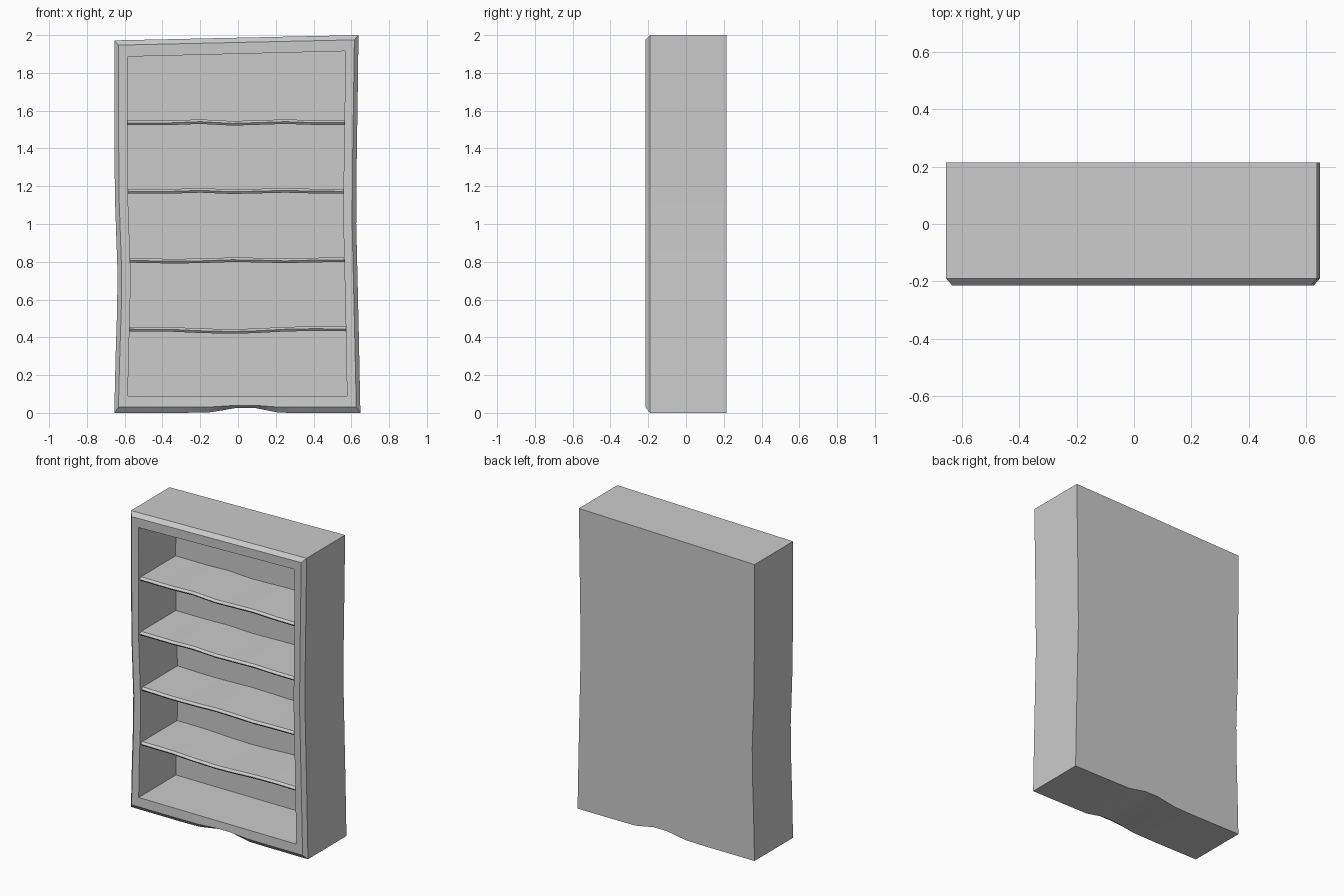
import bpy, bmesh

if "Cube" in bpy.data.objects:
    bpy.data.objects.remove(bpy.data.objects["Cube"])


def make_object(name, bm):
    bmesh.ops.recalc_face_normals(bm, faces=bm.faces)
    mesh = bpy.data.meshes.new(name)
    bm.to_mesh(mesh)
    bm.free()
    ob = bpy.data.objects.new(name, mesh)
    bpy.context.collection.objects.link(ob)
    bpy.ops.object.select_all(action='DESELECT')
    ob.select_set(True)
    bpy.context.view_layer.objects.active = ob
    bpy.ops.object.shade_smooth_by_angle(angle=0.5)
    return ob


def loft(name, loops):
    """Skin a list of closed 3D loops of equal length and cap both ends."""
    bm = bmesh.new()
    rings = [[bm.verts.new(p) for p in loop] for loop in loops]
    for a, b in zip(rings, rings[1:]):
        for i in range(len(a)):
            j = (i + 1) % len(a)
            bm.faces.new((a[i], a[j], b[j], b[i]))
    bm.faces.new(rings[0])
    bm.faces.new(rings[-1])
    return make_object(name, bm)


# Crooked outer outline (x, z), counter-clockwise from bottom left
bottom = [(-.655, 0), (-.3, 0), (-.15, .003), (-.08, .014), (-.01, .026), (.09, .026),
          (.15, .014), (.22, .001), (.35, 0)]
right = [(.648, 0), (.64, .4), (.632, .75), (.626, 1.0), (.628, 1.3), (.634, 1.7)]
top_left = [(.638, 2.0), (-.655, 1.972)]
left = [(-.654, 1.5), (-.652, 1.15), (-.645, .95), (-.638, .75), (-.64, .55), (-.648, .3)]
outer = bottom + right + top_left + left

# Front face outline, pulled in by the chamfer
front = []
for x, z in outer:
    fx = x - (.022 if x > 0 else -.022) if abs(x) > .6 else x
    fz = z + .03 - .6 * z if z < .05 else (z - .025 if z > 1.9 else z)
    front.append((fx, fz))

# Opening outline with matching points
opening = [(x * .89, .09) for x, z in bottom]
opening += [(.577, .09)] + [(x - .068, z) for x, z in right[1:]]
opening += [(.566, 1.915), (-.583, 1.886)]
opening += [(x + .069, z) for x, z in left]

# Case: back, sides, chamfered frame and hollow interior
layers = [(outer, .215), (outer, -.19), (front, -.215), (opening, -.212), (opening, .18)]
loft("bookcase_case", [[(x, y, z) for x, z in ring] for ring, y in layers])

# Wavy shelves: one side profile (y, z) swept across the width
profile = [(.19, 0), (-.185, 0), (-.2, -.012), (-.19, -.024), (.19, -.024)]
xs = [-.6, -.35, -.2, -.03, .1, .25, .4, .585]
shelves = [
    (.455, [0, -.001, -.008, -.012, -.008, 0, .003, .001]),
    (.820, [0, -.005, -.003, .003, .001, -.003, .001, .003]),
    (1.185, [0, 0, .005, -.002, .001, .005, .001, 0]),
    (1.548, [0, 0, .006, -.003, .001, .006, .001, 0]),
]
for i, (z, wave) in enumerate(shelves):
    loft(f"shelf_{i + 1}", [[(x, y, z + w + pz) for y, pz in profile]
                            for x, w in zip(xs, wave)])
